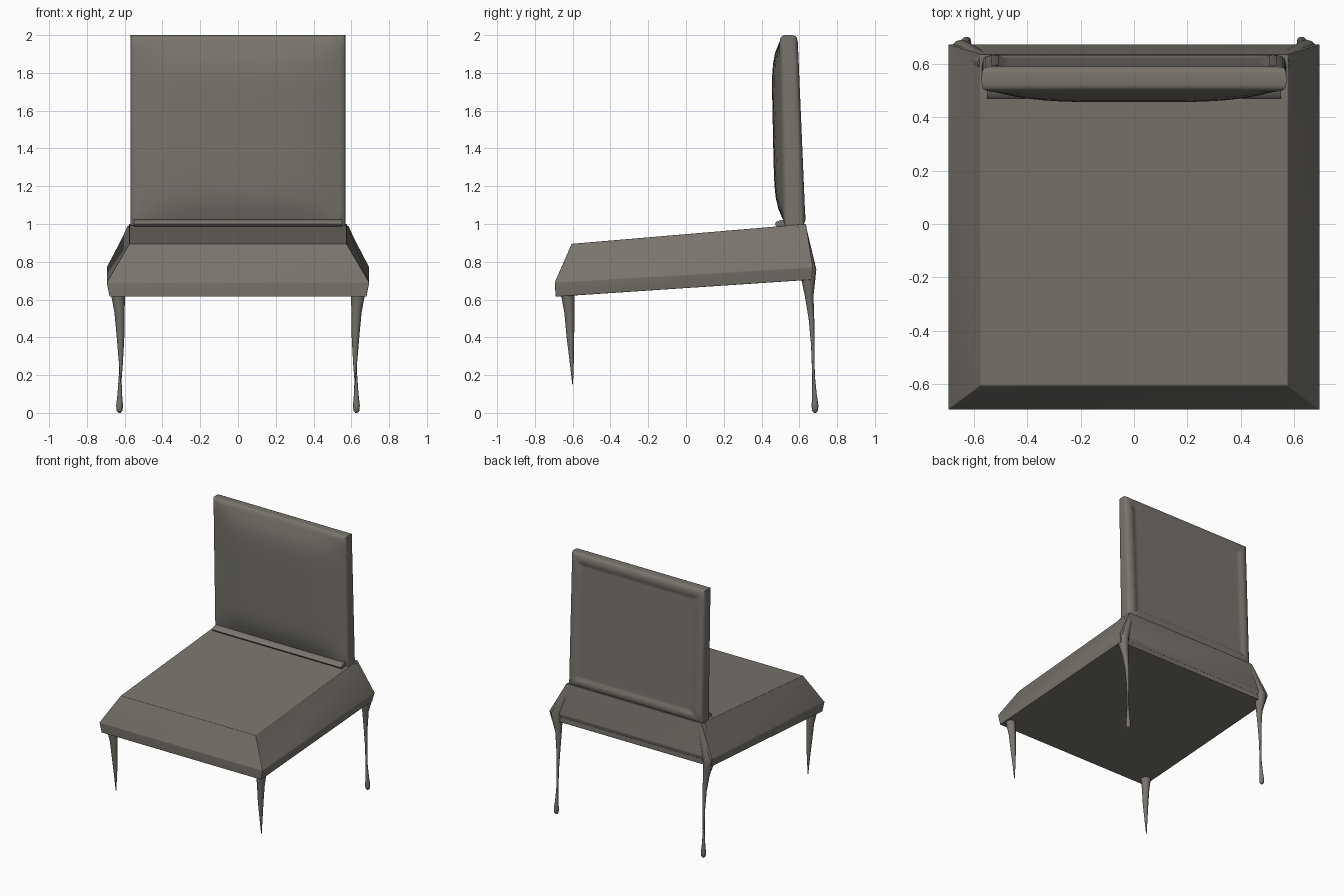
import bpy, bmesh
from mathutils import Vector
from math import cos, sin, tau

if "Cube" in bpy.data.objects:
    bpy.data.objects.remove(bpy.data.objects["Cube"])

fabric = bpy.data.materials.new("warm grey")
fabric.use_nodes = True
grey = (0.19, 0.175, 0.152, 1)
fabric.diffuse_color = grey
fabric.node_tree.nodes["Principled BSDF"].inputs["Base Color"].default_value = grey
fabric.node_tree.nodes["Principled BSDF"].inputs["Roughness"].default_value = 0.8


def finish(name, bm, bevel=0, angle=0.9):
    bmesh.ops.recalc_face_normals(bm, faces=bm.faces)
    mesh = bpy.data.meshes.new(name)
    bm.to_mesh(mesh)
    bm.free()
    mesh.materials.append(fabric)
    obj = bpy.data.objects.new(name, mesh)
    bpy.context.collection.objects.link(obj)
    bpy.ops.object.select_all(action="DESELECT")
    obj.select_set(True)
    bpy.context.view_layer.objects.active = obj
    if bevel:
        mod = obj.modifiers.new("soft edges", "BEVEL")
        mod.width, mod.segments = bevel, 4
        mod.angle_limit = 0.4
    bpy.ops.object.shade_smooth_by_angle(angle=angle)
    return obj


def skin(bm, rings):
    """Bridge a stack of equal vertex rings and cap both ends."""
    n = len(rings[0])
    loops = [[bm.verts.new(p) for p in ring] for ring in rings]
    for a, b in zip(loops, loops[1:]):
        for i in range(n):
            bm.faces.new((a[i], a[(i + 1) % n], b[(i + 1) % n], b[i]))
    bm.faces.new(loops[0])
    bm.faces.new(loops[-1])


def rectangle(wf, wb, yf, yb, zf, zb):
    return [(-wf, yf, zf), (wf, yf, zf), (wb, yb, zb), (-wb, yb, zb)]


# Seat cushion: sloping wedge with a low lip and leaning sides
bm = bmesh.new()
skin(bm, [rectangle(0.68, 0.68, -0.69, 0.665, 0.615, 0.705),
          rectangle(0.695, 0.695, -0.695, 0.672, 0.69, 0.77),
          rectangle(0.575, 0.575, -0.605, 0.635, 0.895, 1.0)])
# Shallow panel sunk into the rear skirt
bm.normal_update()
bm.faces.ensure_lookup_table()
rear = max(bm.faces, key=lambda f: f.calc_center_median().y + f.calc_center_median().z * 0.01)
bmesh.ops.inset_region(bm, faces=[rear], thickness=0.05, depth=-0.008)
finish("seat", bm, 0.045)

# Backrest: slab with a bulging front and a leaning rear
bm = bmesh.new()
half_width, low, high, steps = 0.57, 0.985, 2.0, 16
bmesh.ops.create_cube(bm, size=2)
bmesh.ops.subdivide_edges(bm, edges=bm.edges, cuts=steps - 1, use_grid_fill=True)
for v in bm.verts:
    x, y, z = v.co
    t = (z + 1) / 2
    bulge = (1 - x ** 4) * (1 - abs(z) ** 6)
    front = 0.515 - 0.02 * t - 0.045 * bulge
    back = 0.632 - 0.04 * t
    # Round the outline by shrinking the slab toward its front and rear
    roll = 0.035 * (1 - (max(0, 1 - abs(y) ** 4)) ** 0.5)
    v.co = ((half_width - roll) * x, front + (back - front) * (y + 1) / 2,
            (low + high) / 2 + ((high - low) / 2 - roll) * z)
# Sunken rear upholstery inside a rolled border
rear = [f for f in bm.faces if f.normal.y > 0.9 or
        all(abs(v.co.y - (0.632 - 0.04 * (v.co.z - low) / (high - low))) < 0.004 for v in f.verts)]
bmesh.ops.inset_region(bm, faces=rear, thickness=0.03, depth=0)
bmesh.ops.inset_region(bm, faces=rear, thickness=0.012, depth=-0.008)
finish("backrest", bm)

# Welt along the joint of seat and backrest
bm = bmesh.new()
skin(bm, [[(x, 0.54 + 0.07 * cos(i * tau / 12), 1.0 + 0.025 * sin(i * tau / 12))
           for i in range(12)] for x in (-0.55, 0.55)])
finish("joint_welt", bm)


def limb(name, side, points):
    """Round limb through (x, y, z, radius) points."""
    bm = bmesh.new()
    skin(bm, [[Vector((side * x + r * cos(i * tau / 12), y + r * sin(i * tau / 12), z))
               for i in range(12)] for x, y, z, r in points])
    finish(name, bm)


front_leg = [(0.635, -0.625, 0.68, 0.045), (0.635, -0.625, 0.62, 0.036),
             (0.627, -0.617, 0.53, 0.027), (0.622, -0.612, 0.4, 0.02),
             (0.62, -0.605, 0.27, 0.011), (0.62, -0.6, 0.15, 0.002)]
back_leg = [(0.555, 0.605, 0.99, 0.03), (0.645, 0.648, 0.76, 0.042),
            (0.643, 0.648, 0.7, 0.036), (0.63, 0.652, 0.62, 0.023),
            (0.623, 0.664, 0.5, 0.015), (0.622, 0.671, 0.36, 0.009),
            (0.624, 0.675, 0.2, 0.007), (0.626, 0.68, 0.1, 0.012),
            (0.627, 0.683, 0.04, 0.018), (0.627, 0.683, 0.012, 0.016),
            (0.627, 0.683, 0, 0.006)]
for side, word in ((1, "left"), (-1, "right")):
    limb("front_leg_" + word, side, front_leg)
    limb("back_leg_" + word, side, back_leg)
